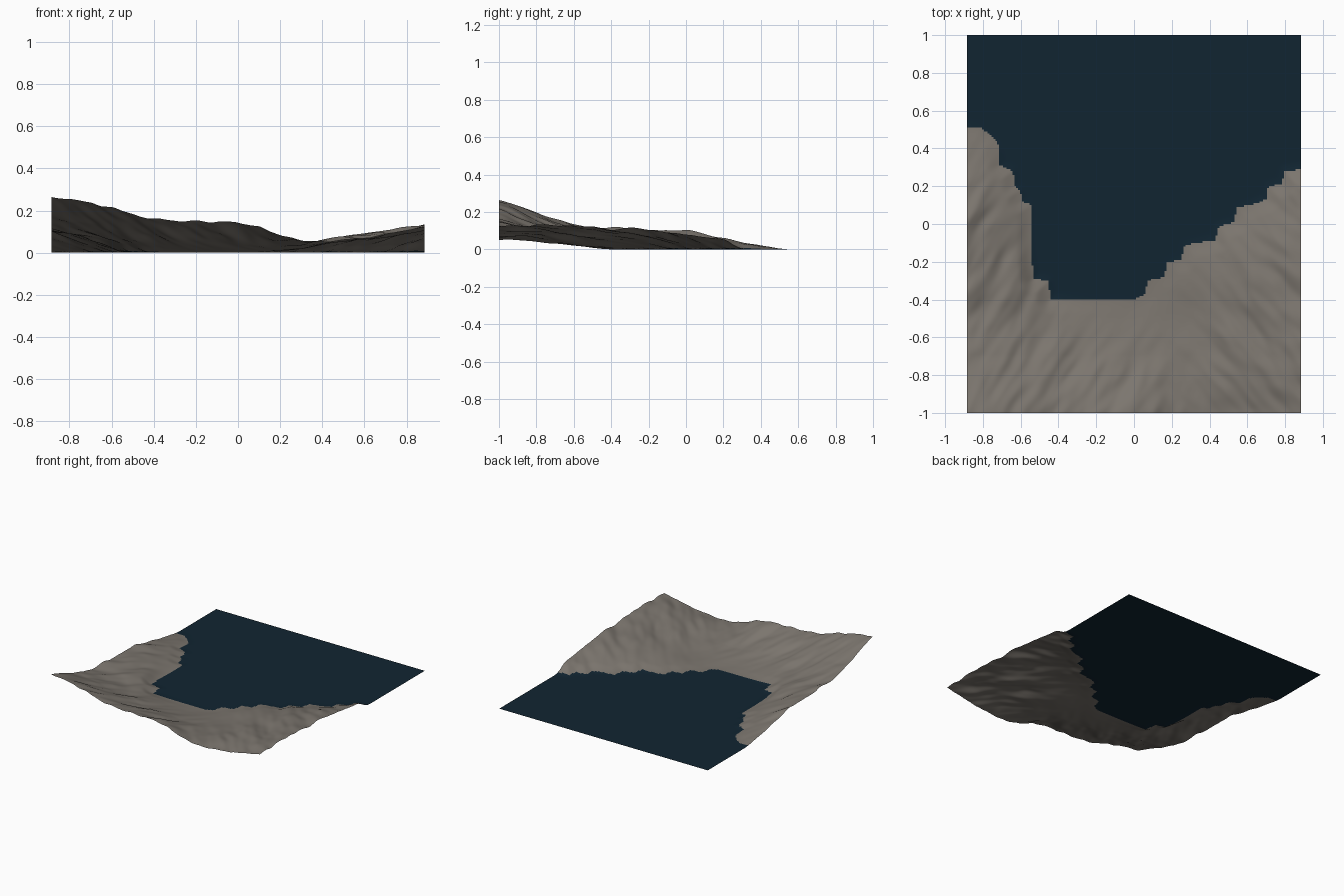
import bpy, bmesh, math
from mathutils import Vector, noise, geometry

if "Cube" in bpy.data.objects:
    bpy.data.objects.remove(bpy.data.objects["Cube"])

HX, HY, NX, NY = 0.885, 1.0, 176, 200

# shoreline: y of the coast for rising x (land lies in front of it)
SHORE = [(-.9, .515), (-.81, .51), (-.735, .45), (-.715, .41), (-.71, .31), (-.64, .28),
         (-.635, .2), (-.6, .18), (-.595, .12), (-.545, .1), (-.54, -.2), (-.53, -.29),
         (-.45, -.3), (-.445, -.4), (0, -.4), (.06, -.37), (.07, -.3), (.16, -.28),
         (.175, -.2), (.25, -.19), (.27, -.11), (.43, -.085), (.45, -.01), (.53, .01),
         (.545, .09), (.62, .1), (.7, .13), (.71, .2), (.78, .21), (.8, .28), (.9, .29)]

# coarse relief: heights in hundredths on a control grid
XS = [-.885, -.7, -.5, -.3, -.1, .1, .3, .5, .7, .885]
YS = [-1, -.85, -.7, -.5, -.3, -.1, .1, .3, .5]
RELIEF = [[26.5, 23.5, 17.5, 15, 15, 12, 6.2, 7, 8.5, 12],
          [23, 19, 14, 11, 9.5, 7.5, 5, 8, 9.5, 12.5],
          [17, 14, 9.5, 6.5, 4.5, 3.5, 3.5, 7.5, 9, 12.5],
          [12.2, 9, 5, 2, 1, 1, 2, 6, 8.5, 12],
          [11, 8, 2, 0, 0, 0, 2, 5, 8, 10.5],
          [10.2, 6, 0, 0, 0, 0, .8, 3, 6, 9.5],
          [8, 4, 0, 0, 0, 0, 0, 0, 2.5, 7],
          [4.5, 2, 0, 0, 0, 0, 0, 0, 0, 2.5],
          [1, 0, 0, 0, 0, 0, 0, 0, 0, 0]]


def cubic(vals, f):
    """Catmull-Rom value at fractional index f."""
    i = min(int(f), len(vals) - 2)
    t = f - i
    a, b, c, d = (vals[max(0, min(len(vals) - 1, k))] for k in range(i - 1, i + 3))
    return b + .5 * t * (c - a + t * (2 * a - 5 * b + 4 * c - d + t * (3 * (b - c) + d - a)))


def frac_index(knots, v):
    for i in range(len(knots) - 1):
        if v <= knots[i + 1]:
            return i + max(0, (v - knots[i]) / (knots[i + 1] - knots[i]))
    return len(knots) - 1


def shore_y(x):
    for (x0, y0), (x1, y1) in zip(SHORE, SHORE[1:]):
        if x <= x1:
            return y0 + (y1 - y0) * (x - x0) / (x1 - x0)
    return SHORE[-1][1]


SEGS = [(Vector(a), Vector(b)) for a, b in zip(SHORE, SHORE[1:])]


def inland(x, y):
    """Signed distance to the shore, positive on land."""
    p = Vector((x, y))
    best = 9
    for a, b in SEGS:
        d = b - a
        t = max(0, min(1, (p - a).dot(d) / d.length_squared))
        best = min(best, (p - a - d * t).length)
    return best if y < shore_y(x) else -best


def height(x, y):
    if y > .62:
        return 0
    s = inland(x, y)
    fade = max(0, min(1, (s + .05) / .13))
    if fade == 0:
        return 0
    fx, fy = frac_index(XS, x), frac_index(YS, y)
    h = cubic([cubic(r, fx) for r in RELIEF], fy) / 100
    # gullies running down towards the bay
    ang = math.radians(55 if x < .2 else 125)
    blend = max(0, min(1, (x - .05) / .3))
    def ripple(a):
        u = x * math.sin(a) - y * math.cos(a)
        v = x * math.cos(a) + y * math.sin(a)
        return (noise.noise(Vector((u * 8, v * 2.6, 1.3)))
                + .4 * noise.noise(Vector((u * 18, v * 7, 4.1))))
    r = ripple(math.radians(58)) * (1 - blend) + ripple(math.radians(130)) * blend
    return max(0, h + .022 * r * min(1, h / .07)) * fade * fade * (3 - 2 * fade)


def material(name, rgb):
    m = bpy.data.materials.new(name)
    m.diffuse_color = (*rgb, 1)
    m.use_nodes = True
    m.node_tree.nodes["Principled BSDF"].inputs["Base Color"].default_value = m.diffuse_color
    return m


def sheet(name, mat, on_land):
    """Grid cells on one side of the shore, as one smooth surface."""
    bm = bmesh.new()
    verts = {}

    def vert(i, j):
        if (i, j) not in verts:
            verts[i, j] = bm.verts.new(POINTS[i][j])
        return verts[i, j]
    for i in range(NX):
        for j in range(NY):
            x, y = -HX + 2 * HX * (i + .5) / NX, -HY + 2 * HY * (j + .5) / NY
            if (y < shore_y(x)) == on_land:
                f = bm.faces.new([vert(i, j), vert(i + 1, j), vert(i + 1, j + 1), vert(i, j + 1)])
                f.smooth = True
    me = bpy.data.meshes.new(name)
    bm.to_mesh(me)
    bm.free()
    me.materials.append(mat)
    bpy.context.collection.objects.link(bpy.data.objects.new(name, me))


# shared height grid, so land and water meet exactly
POINTS = []
for i in range(NX + 1):
    x = -HX + 2 * HX * i / NX
    POINTS.append([(x, y, height(x, y)) for y in (-HY + 2 * HY * j / NY for j in range(NY + 1))])

sheet("hills", material("grey brown rock", (.20, .18, .157)), True)
sheet("bay_water", material("deep blue water", (.0055, .018, .031)), False)
